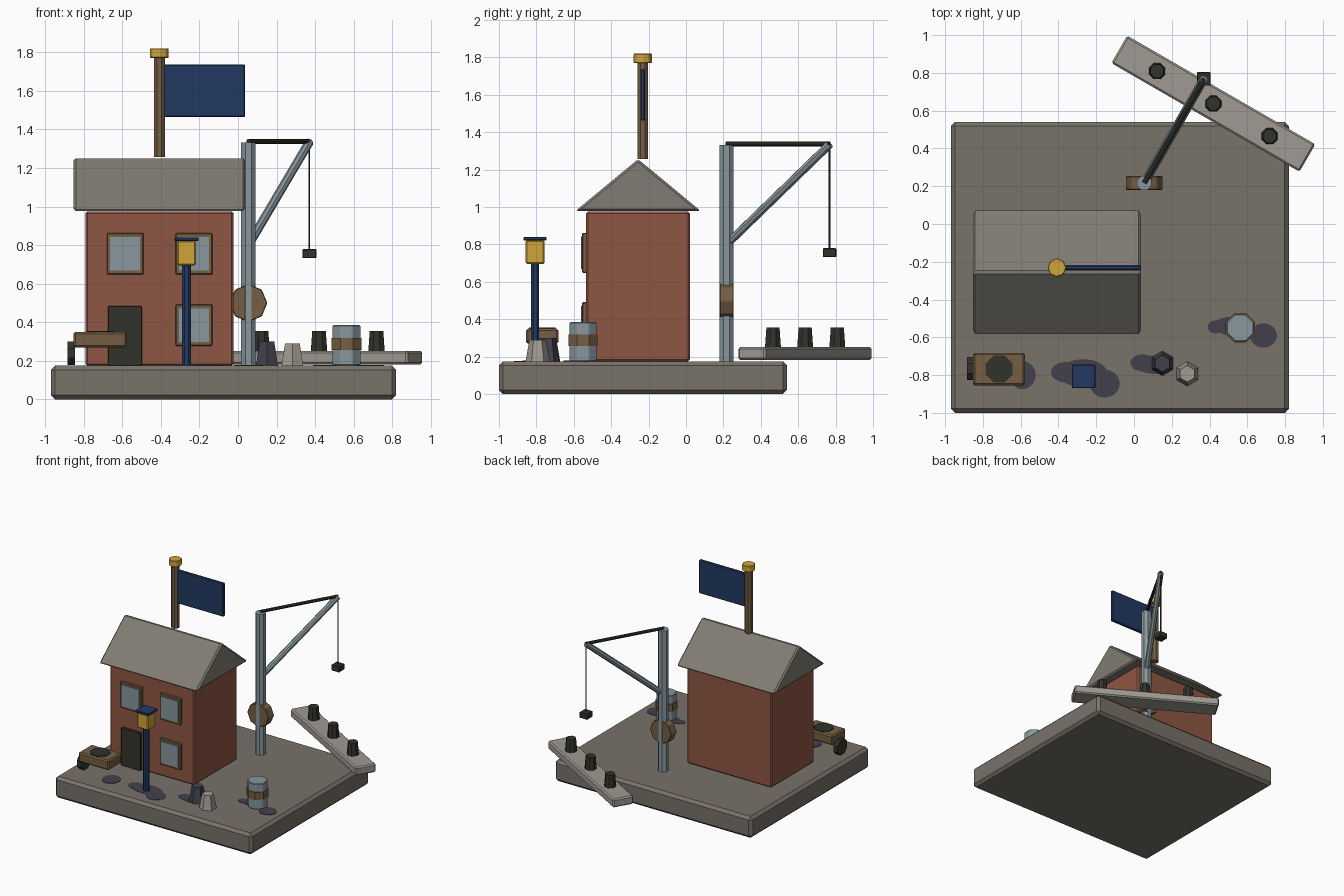
import bpy, bmesh, math
from mathutils import Vector, Matrix

if "Cube" in bpy.data.objects:
    bpy.data.objects.remove(bpy.data.objects["Cube"])


def material(name, r, g, b):
    def lin(c):
        c /= 255
        return c / 12.92 if c <= 0.04045 else ((c + 0.055) / 1.055) ** 2.4
    m = bpy.data.materials.new(name)
    m.diffuse_color = (lin(r), lin(g), lin(b), 1)
    m.use_nodes = True
    m.node_tree.nodes["Principled BSDF"].inputs["Base Color"].default_value = m.diffuse_color
    return m


STONE = material("quay stone", 120, 114, 105)
SLATE = material("roof grey", 128, 124, 115)
BRICK = material("red brick", 143, 86, 68)
WOOD = material("brown wood", 117, 95, 67)
IRON = material("dark iron", 50, 50, 43)
STEEL = material("blue grey steel", 136, 151, 158)
GOLD = material("gold", 208, 166, 58)
BLUE = material("navy blue", 34, 58, 98)
PALE = material("pale stone", 160, 155, 146)
SHADE = material("dark slate", 66, 65, 77)


def finish(name, bm, mat, bevel=0.0, matrix=None):
    bmesh.ops.recalc_face_normals(bm, faces=bm.faces)
    me = bpy.data.meshes.new(name)
    bm.to_mesh(me)
    bm.free()
    me.materials.append(mat)
    ob = bpy.data.objects.new(name, me)
    bpy.context.collection.objects.link(ob)
    if matrix:
        ob.matrix_world = matrix
    if bevel:
        mod = ob.modifiers.new("bevel", 'BEVEL')
        mod.width = bevel
        mod.segments = 1
        mod.limit_method = 'ANGLE'
    return ob


def box(name, lo, hi, mat, bevel=0.0, turn=0.0):
    lo, hi = Vector(lo), Vector(hi)
    bm = bmesh.new()
    bmesh.ops.create_cube(bm, size=1)
    bmesh.ops.scale(bm, vec=hi - lo, verts=bm.verts)
    mw = Matrix.Translation((lo + hi) / 2) @ Matrix.Rotation(turn, 4, 'Z')
    return finish(name, bm, mat, bevel, mw)


def rod(name, a, b, r1, mat, r2=None, sides=8, bevel=0.0, spin=0.0):
    """Prism or tapered prism between two points."""
    a, b = Vector(a), Vector(b)
    bm = bmesh.new()
    bmesh.ops.create_cone(bm, cap_ends=True, segments=sides, radius1=r1,
                          radius2=r1 if r2 is None else r2, depth=(b - a).length)
    rot = (b - a).to_track_quat('Z', 'Y').to_matrix().to_4x4()
    mw = Matrix.Translation((a + b) / 2) @ rot @ Matrix.Rotation(spin, 4, 'Z')
    return finish(name, bm, mat, bevel, mw)


G = 0.175  # quay surface height
OCT = math.pi / 8

# Quay base
box("quay_base", (-0.97, -1.0, 0), (0.82, 0.54, G), STONE, 0.022)

# House walls and gabled roof
box("house_walls", (-0.79, -0.535, G), (-0.023, 0.021, 0.975), BRICK, 0.01)
bm = bmesh.new()
gable = [bm.verts.new((-0.853, y, z)) for y, z in
         ((-0.592, 0.978), (0.08, 0.978), (-0.256, 1.256))]
face = bm.faces.new(gable)
ext = bmesh.ops.extrude_face_region(bm, geom=[face])
bmesh.ops.translate(bm, vec=(0.89, 0, 0),
                    verts=[v for v in ext["geom"] if isinstance(v, bmesh.types.BMVert)])
finish("house_roof", bm, SLATE, 0.012)

# Door and windows
box("door", (-0.674, -0.557, G), (-0.497, -0.53, 0.485), IRON, 0.004)
for i, (x, z) in enumerate(((-0.585, 0.755), (-0.228, 0.755), (-0.228, 0.385))):
    box(f"window_frame_{i}", (x - 0.095, -0.555, z - 0.107),
        (x + 0.095, -0.53, z + 0.107), WOOD, 0.004)
    box(f"window_glass_{i}", (x - 0.078, -0.562, z - 0.087),
        (x + 0.078, -0.554, z + 0.087), STEEL)

# Flagpole and flag
fx, fy = -0.408, -0.231
rod("flagpole", (fx, fy, 1.257), (fx, fy, 1.775), 0.031, WOOD, spin=OCT)
rod("flagpole_cap", (fx, fy, 1.77), (fx, fy, 1.82), 0.05, GOLD, bevel=0.004)
box("flag", (-0.39, fy - 0.013, 1.463), (0.037, fy + 0.013, 1.737), BLUE, 0.006)

# Crane: mast, winch wheel, jib, strut, rope and hook weight
cx, cy = 0.054, 0.217
tx, ty = 0.37, 0.768
rod("crane_mast", (cx, cy, G), (cx, cy, 1.332), 0.041, STEEL, spin=OCT)
rod("winch_wheel", (cx, cy - 0.037, 0.5), (cx, cy + 0.037, 0.5), 0.098, WOOD, bevel=0.004)
rod("crane_tie", (cx, cy, 1.338), (tx, ty, 1.338), 0.013, IRON)
rod("crane_strut", (cx, cy, 0.8), (tx, ty, 1.335), 0.023, STEEL)
rod("crane_rope", (tx, ty, 0.77), (tx, ty, 1.335), 0.005, IRON, sides=6)
box("hook_weight", (tx - 0.036, ty - 0.036, 0.732), (tx + 0.036, ty + 0.036, 0.78),
    IRON, 0.004)

# Jetty with three bollards
jx, jy, ang = 0.42, 0.637, math.radians(-30)
box("jetty", (jx - 0.575, jy - 0.084, 0.182), (jx + 0.575, jy + 0.084, 0.252),
    PALE, 0.01, ang)
for i in (-1, 0, 1):
    bx, by = jx + 0.344 * i * math.cos(ang), jy + 0.344 * i * math.sin(ang)
    rod(f"bollard_{i + 1}", (bx, by, 0.25), (bx, by, 0.355), 0.046, IRON, 0.038, spin=OCT)

# Barrel with a band
bx, by = 0.563, -0.55
rod("barrel", (bx, by, G), (bx, by, 0.385), 0.078, STEEL, spin=OCT, bevel=0.005)
rod("barrel_band", (bx, by, 0.256), (bx, by, 0.318), 0.084, WOOD, spin=OCT)

# Street lamp
lx, ly = -0.267, -0.807
rod("lamp_post", (lx, ly, G), (lx, ly, 0.71), 0.024, BLUE, spin=OCT)
box("lamp_lantern", (lx - 0.05, ly - 0.05, 0.695), (lx + 0.05, ly + 0.05, 0.823), GOLD, 0.008)
box("lamp_cap", (lx - 0.062, ly - 0.062, 0.822), (lx + 0.062, ly + 0.062, 0.84), BLUE, 0.004)

# Two tapered hexagonal mooring stones
for name, x, y, z, mat in (("dark_stone", 0.15, -0.738, 0.3, SHADE),
                           ("pale_stone", 0.282, -0.793, 0.29, PALE)):
    rod(name, (x, y, G), (x, y, z), 0.065, mat, 0.044, sides=6)

# Handcart with coal on top and an end wheel
box("cart_body", (-0.853, -0.855, 0.27), (-0.577, -0.682, 0.35), WOOD, 0.01)
rod("cart_coal", (-0.714, -0.768, 0.34), (-0.714, -0.768, 0.356), 0.077, IRON, spin=OCT)
rod("cart_wheel", (-0.885, -0.765, 0.24), (-0.845, -0.765, 0.24), 0.066, IRON, spin=OCT)

# Dark damp patches on the quay
patches = ((-0.36, -0.785, 0.08, 0.055), (-0.27, -0.79, 0.13, 0.075),
           (-0.155, -0.845, 0.08, 0.075), (0.045, -0.735, 0.065, 0.045),
           (0.11, -0.745, 0.1, 0.05), (0.43, -0.545, 0.04, 0.035),
           (0.52, -0.54, 0.1, 0.05), (0.685, -0.59, 0.072, 0.065),
           (-0.59, -0.8, 0.07, 0.075))
for i, (x, y, rx, ry) in enumerate(patches):
    ob = rod(f"damp_patch_{i}", (x, y, G - 0.002), (x, y, G + 0.002 + i * 0.0002),
             1, SHADE, sides=16)
    ob.matrix_world = ob.matrix_world.copy() @ Matrix.Identity(4)
    ob.data.transform(Matrix.Diagonal((rx, ry, 1, 1)))
